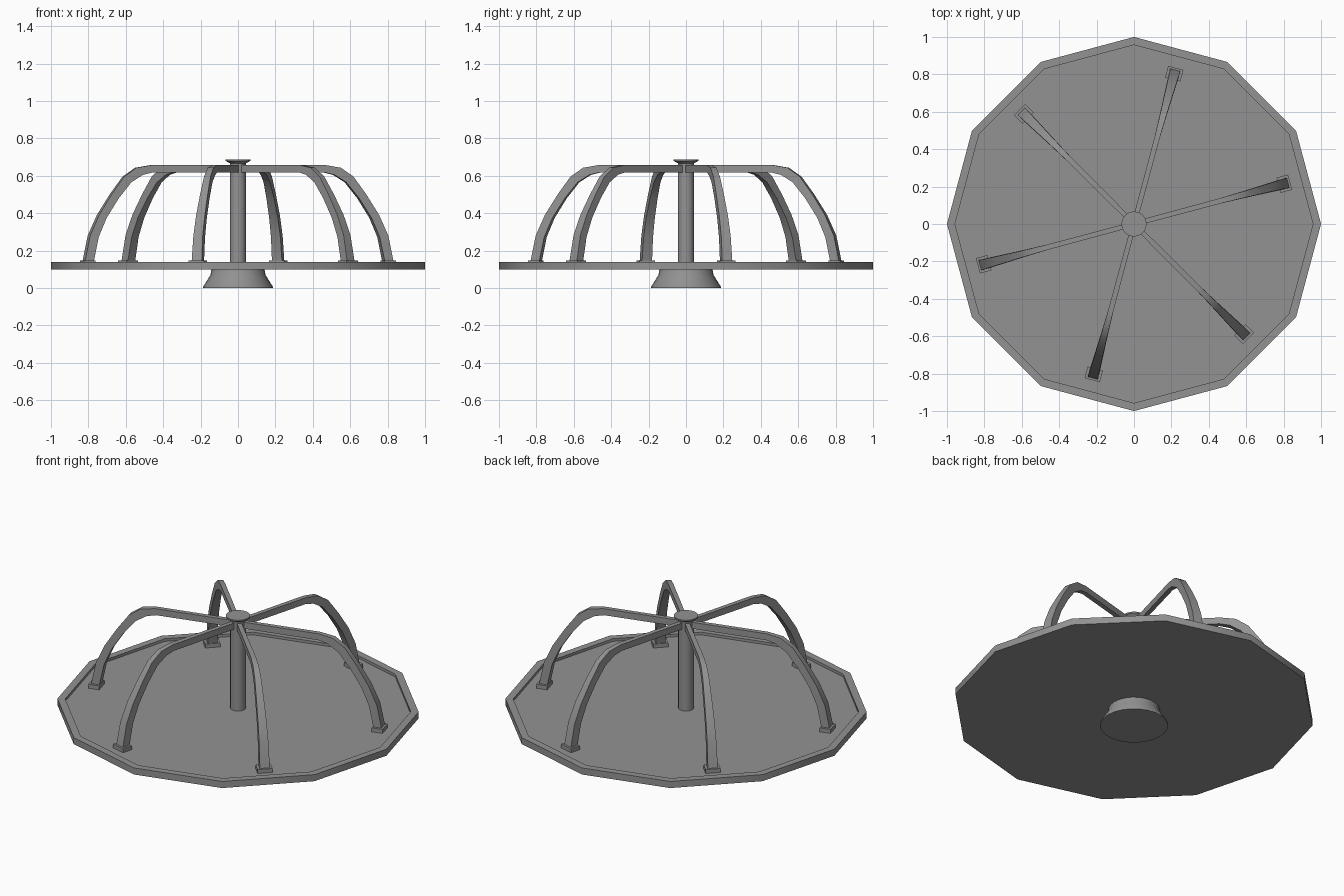
import bpy, bmesh, math
from mathutils import Matrix, Vector

cube = bpy.data.objects.get("Cube")
if cube:
    bpy.data.objects.remove(cube)

grey = bpy.data.materials.new("painted_grey")
grey.use_nodes = True
colour = (0.29, 0.29, 0.29, 1)
grey.diffuse_color = colour
bsdf = next(n for n in grey.node_tree.nodes if n.type == 'BSDF_PRINCIPLED')
bsdf.inputs["Base Color"].default_value = colour


def finish(name, bm, angle=35):
    """Turn a bmesh into a shaded object."""
    bmesh.ops.recalc_face_normals(bm, faces=bm.faces)
    mesh = bpy.data.meshes.new(name)
    bm.to_mesh(mesh)
    bm.free()
    mesh.materials.append(grey)
    obj = bpy.data.objects.new(name, mesh)
    bpy.context.collection.objects.link(obj)
    bpy.ops.object.select_all(action='DESELECT')
    obj.select_set(True)
    bpy.context.view_layer.objects.active = obj
    bpy.ops.object.shade_smooth_by_angle(angle=math.radians(angle))
    return obj


def skin(bm, rings):
    """Bridge equal rings of points and cap both ends."""
    loops = [[bm.verts.new(p) for p in ring] for ring in rings]
    n = len(loops[0])
    for a, b in zip(loops, loops[1:]):
        for i in range(n):
            j = (i + 1) % n
            bm.faces.new((a[i], a[j], b[j], b[i]))
    bm.faces.new(loops[0])
    bm.faces.new(loops[-1])


def lathe(name, profile, sides):
    """Spin (radius, height) points about z."""
    bm = bmesh.new()
    turns = [math.tau * i / sides for i in range(sides)]
    skin(bm, [[(r * math.cos(t), r * math.sin(t), z) for t in turns]
              for r, z in profile])
    return finish(name, bm)


# Twelve-sided deck with a raised rim
lathe("deck", [(1, 0.1), (1, 0.14), (0.957, 0.14), (0.957, 0.124)], 12)

# Flared pedestal, centre pole and its cap
lathe("pedestal", [(0.187, 0), (0.187, 0.006), (0.147, 0.07), (0.142, 0.1)], 24)
lathe("centre_pole", [(0.043, 0.12), (0.043, 0.665)], 24)
lathe("pole_cap", [(0.036, 0.658), (0.045, 0.668), (0.067, 0.68), (0.067, 0.688)], 24)

# Handrail stations: outer radius and height, inner radius and height, half width
stations = [
    (0.02, 0.657, 0.02, 0.618, 0.013),
    (0.48, 0.657, 0.475, 0.618, 0.014),
    (0.565, 0.643, 0.53, 0.605, 0.016),
    (0.635, 0.595, 0.595, 0.565, 0.018),
    (0.705, 0.50, 0.665, 0.48, 0.021),
    (0.775, 0.39, 0.733, 0.375, 0.024),
    (0.825, 0.28, 0.778, 0.272, 0.026),
    (0.855, 0.135, 0.807, 0.135, 0.028),
]

for k in range(6):
    turn = Matrix.Rotation(math.radians(15 + 60 * k), 4, 'Z')

    # Curved handrail, widening toward the deck
    bm = bmesh.new()
    skin(bm, [[(ro, -w, zo), (ro, w, zo), (ri, w, zi), (ri, -w, zi)]
              for ro, zo, ri, zi, w in stations])
    bm.transform(turn)
    finish(f"handrail_{k + 1}", bm)

    # Foot plate under the handrail
    bm = bmesh.new()
    bmesh.ops.create_cube(bm, size=1)
    bm.transform(turn @ Matrix.Translation(Vector((0.832, 0, 0.135)))
                 @ Matrix.Diagonal((0.064, 0.084, 0.026, 1)))
    finish(f"foot_plate_{k + 1}", bm)
